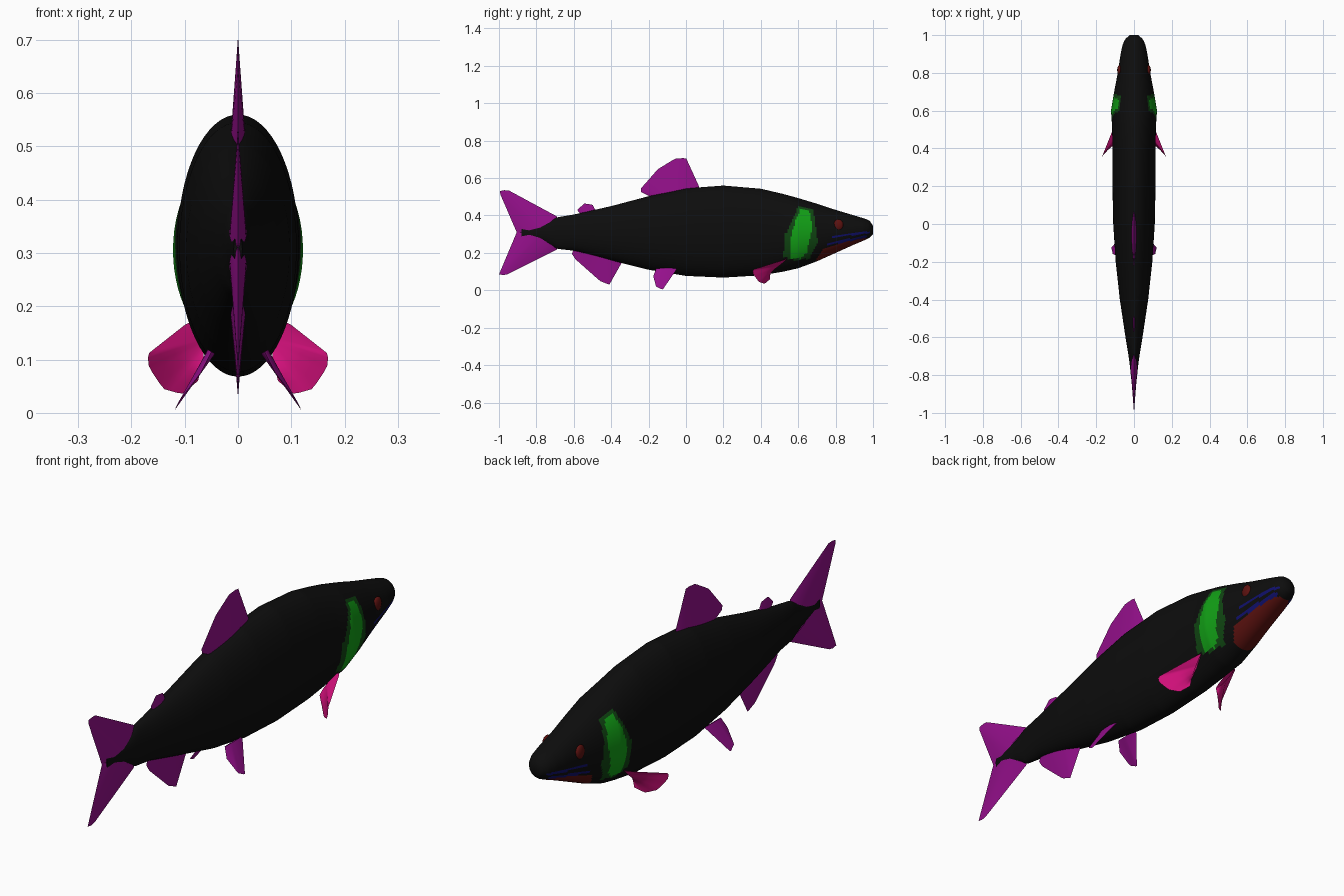
import bpy
import bmesh
import math
from mathutils import Vector

default_cube = bpy.data.objects.get("Cube")
if default_cube:
    bpy.data.objects.remove(default_cube, do_unlink=True)


def make_material(name, red, green, blue):
    material = bpy.data.materials.new(name)
    material.use_nodes = True
    colour = (red, green, blue, 1)
    material.diffuse_color = colour
    material.node_tree.nodes["Principled BSDF"].inputs["Base Color"].default_value = colour
    return material


black = make_material("black skin", .004, .004, .004)
bright_green = make_material("bright green gill", .006, .35, .008)
dark_green = make_material("dark green gill edge", .005, .06, .006)
dark_red = make_material("dark red", .11, .006, .005)
navy = make_material("navy blue lip", .005, .005, .15)
purple = make_material("purple fin", .3, .005, .26)
pink = make_material("pink fin", .62, .005, .19)


def finish(name, bm, materials, sharp_angle):
    bmesh.ops.remove_doubles(bm, verts=bm.verts, dist=.0002)
    bmesh.ops.recalc_face_normals(bm, faces=bm.faces)
    mesh = bpy.data.meshes.new(name)
    bm.to_mesh(mesh)
    bm.free()
    for material in materials:
        mesh.materials.append(material)
    mesh.shade_smooth()
    mesh.set_sharp_from_angle(angle=math.radians(sharp_angle))
    obj = bpy.data.objects.new(name, mesh)
    bpy.context.scene.collection.objects.link(obj)
    return obj


def mix(a, b, t):
    return tuple(p + (q - p) * t for p, q in zip(a, b))


# Body stations from tail to nose: y, top, bottom, half width
STATIONS = [
    (-.88, .335, .28, .008), (-.8, .35, .268, .017), (-.75, .36, .255, .022),
    (-.69, .39, .222, .03), (-.6, .405, .212, .045), (-.4, .45, .16, .075),
    (-.2, .503, .11, .097), (0, .545, .077, .11), (.2, .56, .068, .114),
    (.4, .543, .08, .114), (.52, .515, .1, .116), (.6, .493, .118, .122),
    (.7, .463, .155, .105), (.8, .43, .2, .086), (.9, .4, .245, .071),
    (.95, .385, .266, .06), (.98, .374, .28, .046), (1, .345, .3, .022)]


def station_at(y):
    for a, b in zip(STATIONS, STATIONS[1:]):
        if y <= b[0]:
            return mix(a, b, (y - a[0]) / (b[0] - a[0]))
    return STATIONS[-1]


# Painted patches on the flanks, as outlines in (y, z)
GILL = [(.61, .43), (.66, .42), (.675, .34), (.645, .2), (.615, .17),
        (.56, .17), (.555, .23), (.565, .3), (.59, .38)]
GILL_EDGE = [(.6, .445), (.68, .435), (.69, .37), (.705, .26), (.66, .17),
             (.58, .16), (.52, .18), (.53, .3), (.555, .34), (.58, .4)]
JAW = [(.7, .17), (.73, .22), (.77, .238), (.87, .262), (.96, .288),
       (.97, .26), (.8, .1), (.7, .1)]
LOWER_LIP = [(.74, .235), (.77, .255), (.88, .277), (.97, .295), (.96, .28), (.87, .262)]
UPPER_LIP = [(.76, .275), (.82, .3), (.98, .315), (.98, .305), (.84, .288)]
PATCHES = [(GILL, 1), (GILL_EDGE, 2), (LOWER_LIP, 4), (UPPER_LIP, 4), (JAW, 3)]


def inside(outline, y, z):
    hit = False
    for (ya, za), (yb, zb) in zip(outline, outline[1:] + outline[:1]):
        if (za > z) != (zb > z) and y < ya + (yb - ya) * (z - za) / (zb - za):
            hit = not hit
    return hit


# Body: elliptical rings lofted along the length
def build_body(rings=230, sides=64):
    bm = bmesh.new()
    loops = []
    first, last = STATIONS[0][0], STATIONS[-1][0]
    for i in range(rings + 1):
        y, top, bottom, width = station_at(first + (last - first) * i / rings)
        middle, height = (top + bottom) / 2, (top - bottom) / 2
        loops.append([bm.verts.new((width * math.sin(a), y, middle + height * math.cos(a)))
                      for a in (math.tau * k / sides for k in range(sides))])
    for low, high in zip(loops, loops[1:]):
        for k in range(sides):
            n = (k + 1) % sides
            bm.faces.new((low[k], low[n], high[n], high[k]))
    bm.faces.new(loops[0])
    bm.faces.new(loops[-1])
    for face in bm.faces:
        centre = face.calc_center_median()
        for outline, index in PATCHES:
            if inside(outline, centre.y, centre.z):
                face.material_index = index
                break
    finish("body", bm, [black, bright_green, dark_green, dark_red, navy], 60)


build_body()


def along(points, s):
    """Point at fraction s of a polyline, by length."""
    lengths = [(Vector(b) - Vector(a)).length for a, b in zip(points, points[1:])]
    left = s * sum(lengths)
    for a, b, length in zip(points, points[1:], lengths):
        if left <= length:
            return Vector(mix(a, b, left / length))
        left -= length
    return Vector(points[-1])


# Fin: a blade from root line to rim line, thick at the root, sharp at the rim
def build_fin(name, root, rim, thickness, material, normal=(1, 0, 0), steps=24, rows=4):
    bm = bmesh.new()
    normal = Vector(normal).normalized()
    for side in (-1, 1):
        grid = []
        for i in range(steps + 1):
            s = i / steps
            start, end = along(root, s), along(rim, s)
            bulge = thickness * math.sin(math.pi * s) ** .6 if 0 < s < 1 else 0
            grid.append([bm.verts.new(start.lerp(end, j / rows)
                                      + normal * side * bulge * (1 - j / rows))
                         for j in range(rows + 1)])
        for a, b in zip(grid, grid[1:]):
            for j in range(rows):
                bm.faces.new((a[j], b[j], b[j + 1], a[j + 1]))
    return finish(name, bm, [material], 50)


def flat(*points):
    return [(0, y, z) for y, z in points]


# Fins on the centre line
build_fin("dorsal_fin", flat((.07, .535), (-.18, .495)),
          flat((.07, .555), (0, .708), (-.06, .703), (-.15, .648), (-.245, .54), (-.24, .525)),
          .014, purple)
build_fin("adipose_fin", flat((-.48, .41), (-.55, .4)),
          flat((-.485, .43), (-.5, .458), (-.545, .464), (-.58, .43), (-.575, .42)),
          .009, purple)
build_fin("anal_fin", flat((-.34, .17), (-.6, .22)),
          flat((-.345, .145), (-.41, .03), (-.46, .05), (-.59, .165), (-.61, .195)),
          .015, purple)
build_fin("upper_tail_fin", flat((-.69, .385), (-.78, .335), (-.88, .31)),
          flat((-.69, .395), (-.955, .538), (-1, .53), (-.905, .31)), .016, purple)
build_fin("lower_tail_fin", flat((-.69, .225), (-.78, .28), (-.88, .31)),
          flat((-.69, .218), (-.965, .08), (-1, .085), (-.905, .31)), .016, purple)

# Paired fins and eyes, mirrored left and right
for label, m in (("left", 1), ("right", -1)):
    def paired(*points):
        return [(m * x, y, z) for x, y, z in points]

    build_fin(label + "_pectoral_fin",
              paired((.09, .54, .17), (.065, .45, .1)),
              paired((.1, .53, .165), (.17, .355, .11), (.167, .36, .085),
                     (.14, .39, .045), (.105, .42, .035), (.075, .45, .06)),
              .008, pink, (m * .8, .55, -.4))
    build_fin(label + "_pelvic_fin",
              paired((.05, -.05, .115), (.05, -.16, .115)),
              paired((.06, -.055, .105), (.12, -.125, .003),
                     (.112, -.16, .02), (.07, -.175, .075)),
              .008, purple, (m * .85, 0, .5))

    bm = bmesh.new()
    bmesh.ops.create_uvsphere(bm, u_segments=20, v_segments=12, radius=1)
    bmesh.ops.scale(bm, vec=(.012, .026, .03), verts=bm.verts)
    bmesh.ops.translate(bm, vec=(m * .077, .815, .35), verts=bm.verts)
    finish(label + "_eye", bm, [dark_red], 60)
